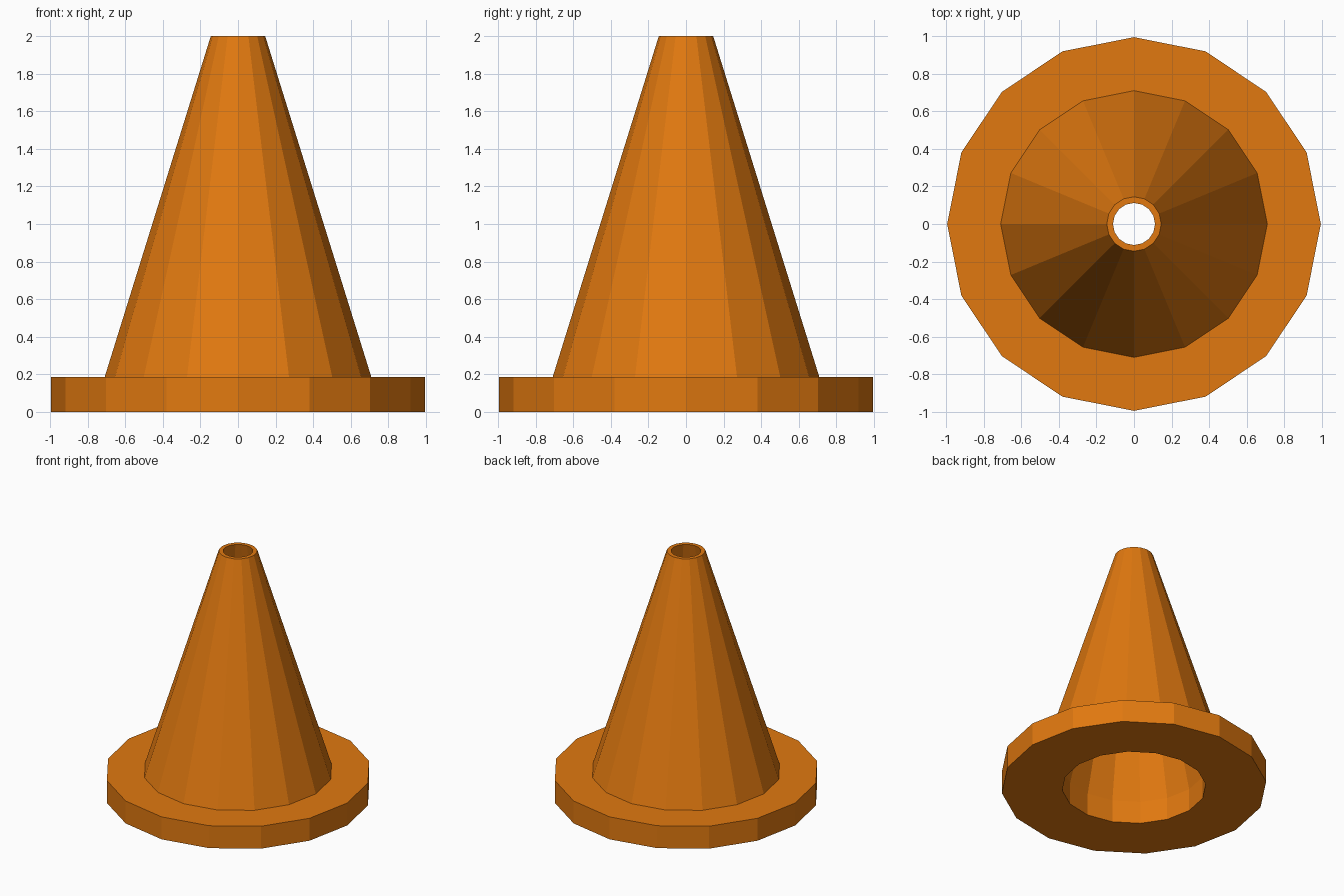
import bpy, bmesh
from math import cos, sin, tau

if "Cube" in bpy.data.objects:
    bpy.data.objects.remove(bpy.data.objects["Cube"])

SIDES = 16


def lathe(name, profile, mat):
    """Revolve a closed (radius, z) profile into a faceted ring."""
    bm = bmesh.new()
    rings = [[bm.verts.new((r * cos(tau * i / SIDES), r * sin(tau * i / SIDES), z))
              for i in range(SIDES)] for r, z in profile]
    for a, b in zip(rings, rings[1:] + rings[:1]):
        for i in range(SIDES):
            j = (i + 1) % SIDES
            bm.faces.new((a[i], a[j], b[j], b[i]))
    bmesh.ops.recalc_face_normals(bm, faces=bm.faces)
    mesh = bpy.data.meshes.new(name)
    bm.to_mesh(mesh)
    bm.free()
    mesh.materials.append(mat)
    obj = bpy.data.objects.new(name, mesh)
    bpy.context.collection.objects.link(obj)
    return obj


orange = bpy.data.materials.new("orange")
orange.diffuse_color = (0.75, 0.19, 0.005, 1)
orange.use_nodes = True
orange.node_tree.nodes["Principled BSDF"].inputs["Base Color"].default_value = orange.diffuse_color

# Hollow cone with wide base flange: outside from the bottom up, then the bore
lathe("traffic_cone", [(0.995, 0), (0.995, 0.185), (0.71, 0.185), (0.145, 2),
                       (0.112, 2), (0.54, 0.185), (0.54, 0)], orange)
